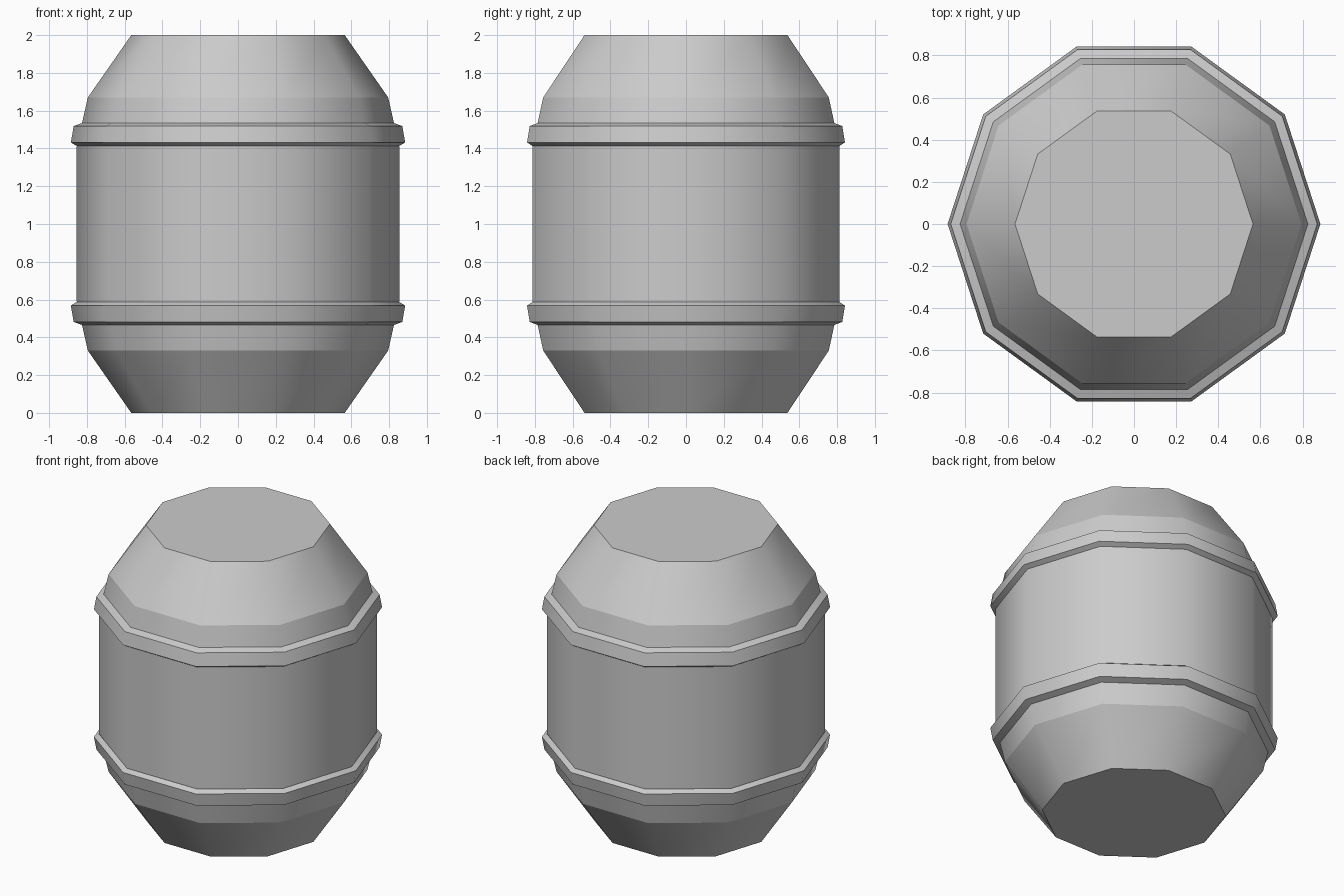
import bpy, bmesh, math

if "Cube" in bpy.data.objects:
    bpy.data.objects.remove(bpy.data.objects["Cube"])

SIDES = 10


def lathe(name, profile, capped=False):
    """Spin (radius, height) points into a ten-sided shell, smooth around, crisp between rings."""
    bm = bmesh.new()
    rings = []
    for r, z in profile:
        rings.append([bm.verts.new((r * math.cos(2 * math.pi * i / SIDES),
                                    r * math.sin(2 * math.pi * i / SIDES), z))
                      for i in range(SIDES)])
    for low, high in zip(rings, rings[1:]):
        for i in range(SIDES):
            j = (i + 1) % SIDES
            bm.faces.new((low[i], low[j], high[j], high[i])).smooth = True
    if capped:
        bm.faces.new(rings[0][::-1])
        bm.faces.new(rings[-1])
    for e in bm.edges:
        if abs(e.verts[0].co.z - e.verts[1].co.z) < 1e-5:
            e.smooth = False
    mesh = bpy.data.meshes.new(name)
    bm.to_mesh(mesh)
    bm.free()
    obj = bpy.data.objects.new(name, mesh)
    bpy.context.collection.objects.link(obj)
    return obj


def flip(profile):
    """Mirror a profile about mid height, keeping it bottom to top."""
    return [(r, 2 - z) for r, z in reversed(profile)]


# Barrel body: lower half profile mirrored to the upper half
half = [(0.565, 0.0), (0.795, 0.33), (0.854, 0.59)]
lathe("barrel_body", half + flip(half), capped=True)

# Raised hoops, sloped to follow the barrel
hoop = [(0.825, 0.465), (0.87, 0.482), (0.885, 0.568), (0.854, 0.587)]
lathe("lower_hoop", hoop)
lathe("upper_hoop", flip(hoop))
